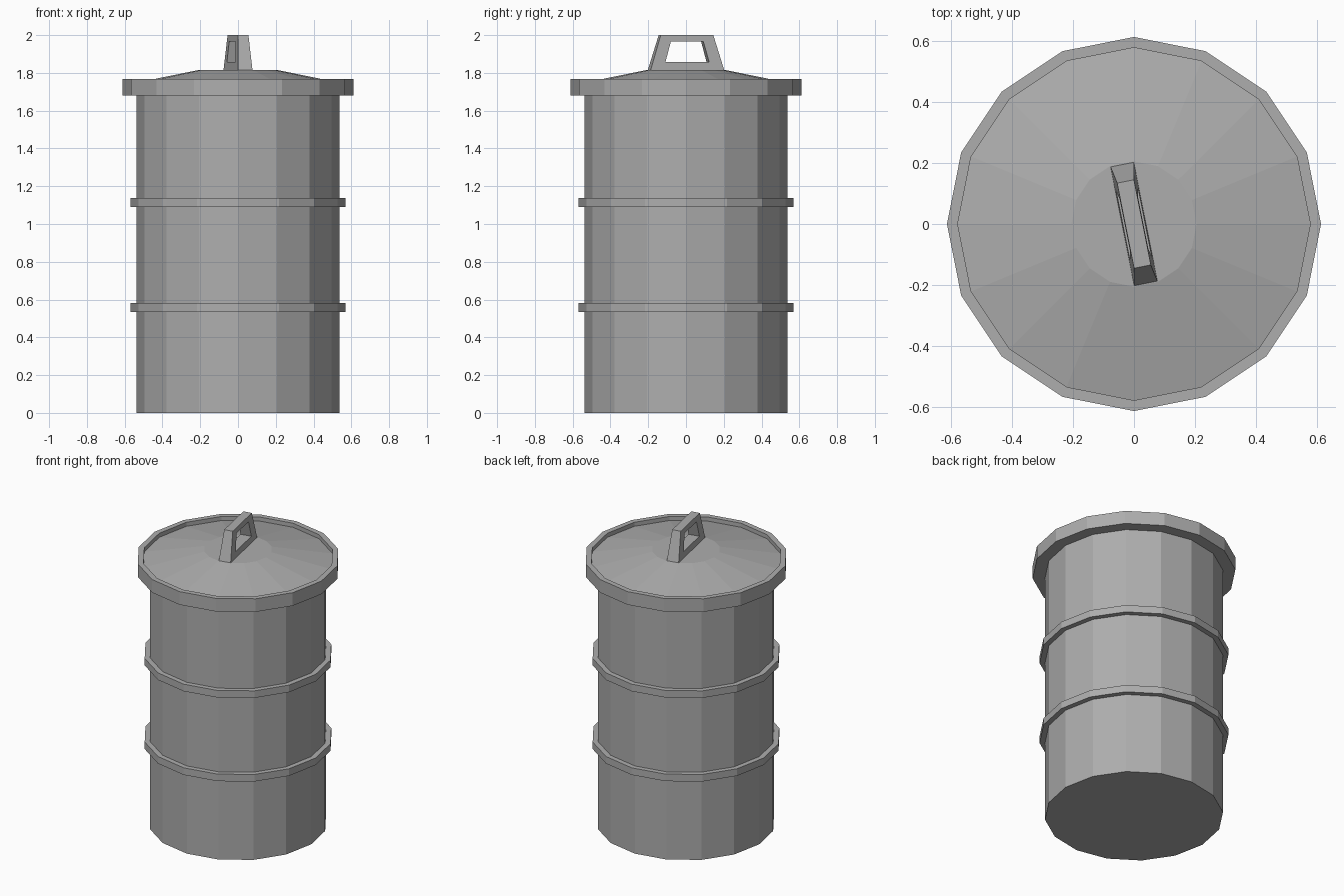
import bpy, bmesh, math

SIDES = 16

old = bpy.data.objects.get("Cube")
if old:
    bpy.data.objects.remove(old, do_unlink=True)

metal = bpy.data.materials.new("grey_metal")
metal.use_nodes = True
GREY = (0.42, 0.42, 0.42, 1)
metal.diffuse_color = GREY
metal.node_tree.nodes["Principled BSDF"].inputs["Base Color"].default_value = GREY


def finish(name, bm):
    bmesh.ops.recalc_face_normals(bm, faces=bm.faces)
    mesh = bpy.data.meshes.new(name)
    bm.to_mesh(mesh)
    bm.free()
    mesh.materials.append(metal)
    obj = bpy.data.objects.new(name, mesh)
    bpy.context.collection.objects.link(obj)
    return obj


def lathe(name, profile, closed=False):
    """Revolve (radius, z) points; open profiles are capped at both ends."""
    bm = bmesh.new()
    rings = []
    for r, z in profile:
        angles = [math.tau * i / SIDES for i in range(SIDES)]
        rings.append([bm.verts.new((r * math.cos(a), r * math.sin(a), z)) for a in angles])
    pairs = list(zip(rings, rings[1:]))
    if closed:
        pairs.append((rings[-1], rings[0]))
    else:
        bm.faces.new(rings[0])
        bm.faces.new(rings[-1])
    for a, b in pairs:
        for i in range(SIDES):
            j = (i + 1) % SIDES
            bm.faces.new((a[i], a[j], b[j], b[i]))
    return finish(name, bm)


# Barrel body
lathe("body", [(0.537, 0), (0.537, 1.69)])

# Reinforcing hoops
for name, z in (("lower_hoop", 0.535), ("upper_hoop", 1.09)):
    lathe(name, [(0.53, z), (0.57, z), (0.57, z + 0.047), (0.53, z + 0.047)], closed=True)

# Lid: raised rim around a shallow cone with a flat centre
lathe("lid", [(0.53, 1.68), (0.612, 1.68), (0.612, 1.767), (0.577, 1.767),
              (0.577, 1.74), (0.205, 1.816)])

# Handle: tapered frame with a window through it
Z0, Z1 = 1.81, 2.0
outer = [(-0.2, Z0), (0.2, Z0), (0.142, Z1), (-0.142, Z1)]
inner = [(-0.118, 1.857), (0.118, 1.857), (0.088, 1.965), (-0.088, 1.965)]
bm = bmesh.new()


def loop(points, side):
    return [bm.verts.new((side * (0.039 - 0.011 * (z - Z0) / (Z1 - Z0)), y, z))
            for y, z in points]


out_l, out_r = loop(outer, 1), loop(outer, -1)
in_l, in_r = loop(inner, 1), loop(inner, -1)
for a, b in ((out_l, out_r), (in_l, in_r), (out_l, in_l), (out_r, in_r)):
    for i in range(4):
        j = (i + 1) % 4
        bm.faces.new((a[i], a[j], b[j], b[i]))
handle = finish("handle", bm)
handle.rotation_euler.z = math.radians(11.25)
